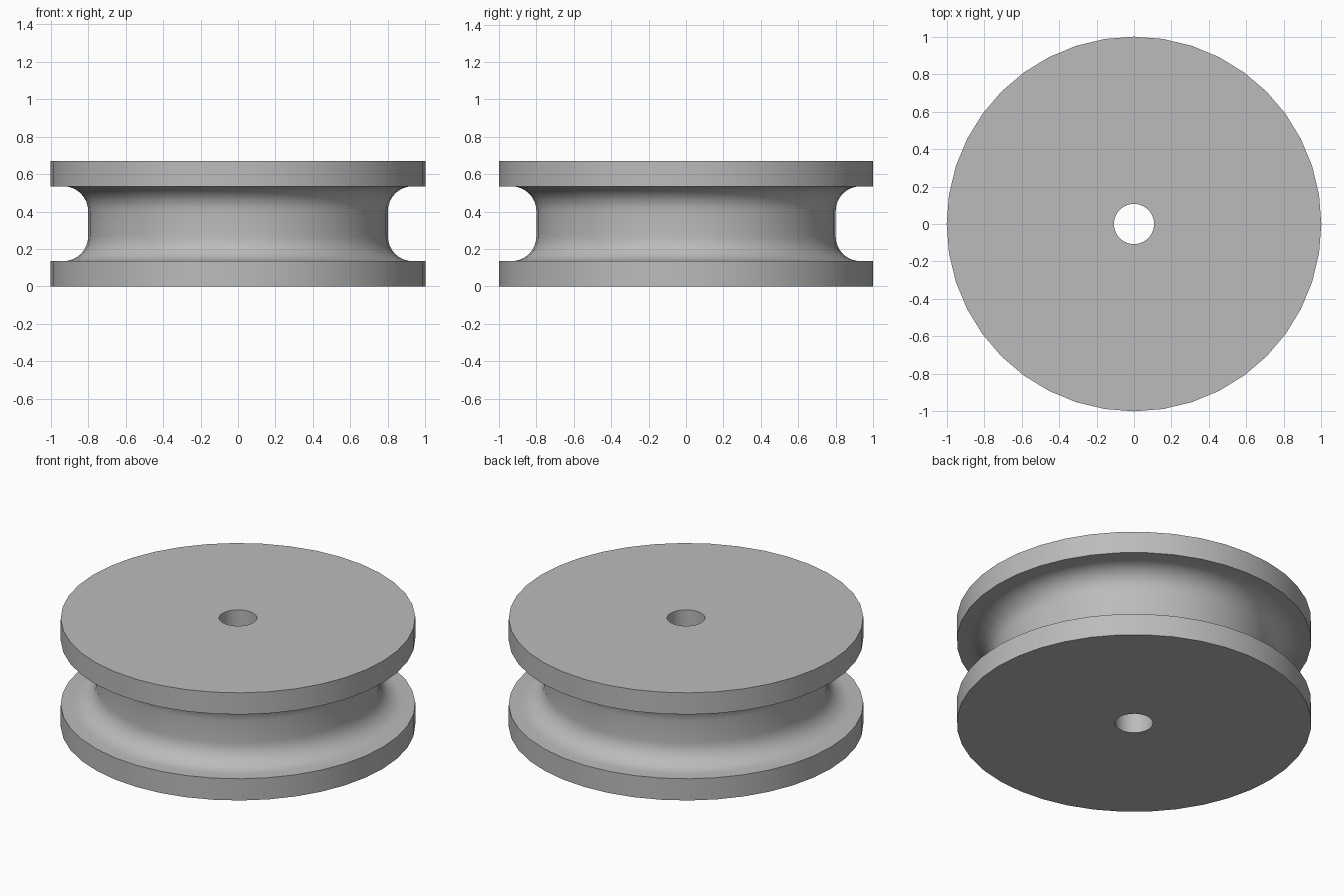
import bpy, bmesh
from math import sin, cos, pi, radians

cube = bpy.data.objects.get("Cube")
if cube:
    bpy.data.objects.remove(cube, do_unlink=True)

HEIGHT, RIM, CORE, BORE = 0.67, 1.0, 0.8, 0.107
FLANGE, FILLET, SEGMENTS, ARC_STEPS = 0.135, 0.133, 40, 8

# Plain grey material
grey = bpy.data.materials.new("plain_grey")
grey.use_nodes = True
colour = (0.5, 0.5, 0.5, 1)
grey.diffuse_color = colour
grey.node_tree.nodes["Principled BSDF"].inputs["Base Color"].default_value = colour

# Half profile: bore, lower flange, rounded groove corner
lower = [(BORE, 0), (RIM, 0), (RIM, FLANGE)]
for i in range(ARC_STEPS + 1):
    a = pi / 2 * i / ARC_STEPS
    lower.append((CORE + FILLET * (1 - sin(a)), FLANGE + FILLET * (1 - cos(a))))

# Mirror the profile about mid height and close it
profile = lower + [(r, HEIGHT - z) for r, z in reversed(lower)]

# Lathe the closed profile around the axle
bm = bmesh.new()
verts = [bm.verts.new((r, 0, z)) for r, z in profile]
edges = [bm.edges.new((v, verts[(i + 1) % len(verts)])) for i, v in enumerate(verts)]
bmesh.ops.spin(bm, geom=verts + edges, cent=(0, 0, 0), axis=(0, 0, 1),
               angle=2 * pi, steps=SEGMENTS, use_merge=True)
bmesh.ops.remove_doubles(bm, verts=bm.verts[:], dist=0.0001)
bmesh.ops.recalc_face_normals(bm, faces=bm.faces[:])
mesh = bpy.data.meshes.new("grooved_wheel")
bm.to_mesh(mesh)
bm.free()
mesh.materials.append(grey)

wheel = bpy.data.objects.new("grooved_wheel", mesh)
bpy.context.collection.objects.link(wheel)
bpy.context.view_layer.objects.active = wheel
wheel.select_set(True)
bpy.ops.object.shade_smooth_by_angle(angle=radians(30))
